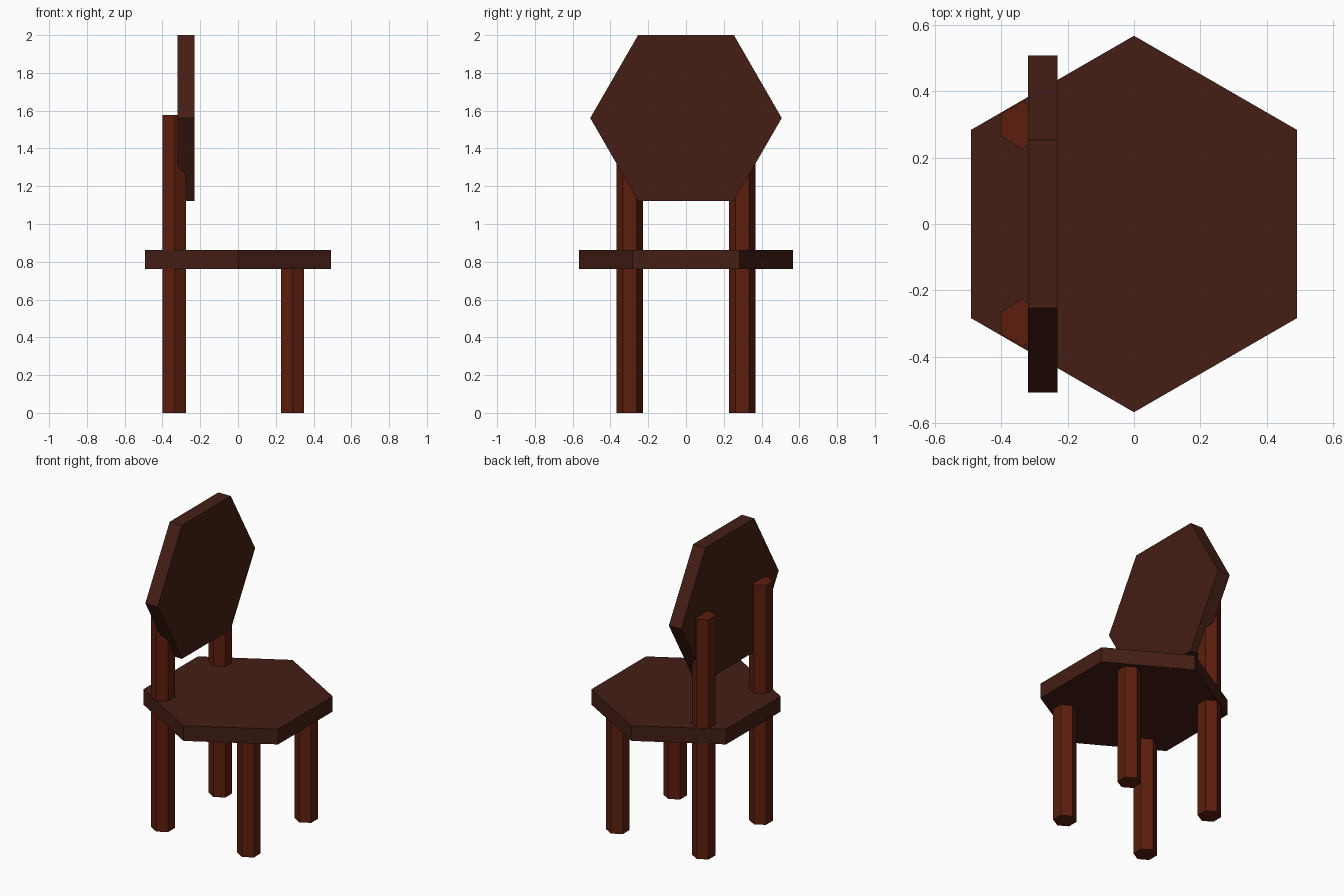
import bpy
from math import pi
from mathutils import Matrix

if "Cube" in bpy.data.objects:
    bpy.data.objects.remove(bpy.data.objects["Cube"])


def material(name, color):
    m = bpy.data.materials.new(name)
    m.diffuse_color = color
    m.use_nodes = True
    m.node_tree.nodes["Principled BSDF"].inputs["Base Color"].default_value = m.diffuse_color
    return m


board_wood = material("board_wood", (0.058, 0.013, 0.0075, 1))
leg_wood = material("leg_wood", (0.107, 0.013, 0.0044, 1))


def hex_prism(name, radius, depth, center, mat, facing_x=False):
    """Hexagonal prism with corners on +y/-y, upright or lying along x."""
    bpy.ops.mesh.primitive_cylinder_add(vertices=6, radius=radius, depth=depth)
    ob = bpy.context.object
    ob.name = ob.data.name = name
    if facing_x:
        ob.data.transform(Matrix.Rotation(pi / 2, 4, 'Y'))
    ob.location = center
    ob.data.materials.append(mat)
    return ob


# Seat and backrest
hex_prism("seat", 0.567, 0.1, (0, 0, 0.813), board_wood)
hex_prism("backrest", 0.507, 0.09, (-0.275, 0, 1.561), board_wood, facing_x=True)

# Legs: the rear pair runs up behind the backrest
for side, y in (("right", -0.298), ("left", 0.298)):
    hex_prism("front_leg_" + side, 0.071, 0.78, (0.288, y, 0.39), leg_wood)
    hex_prism("rear_leg_" + side, 0.071, 1.577, (-0.337, y, 0.7885), leg_wood)
